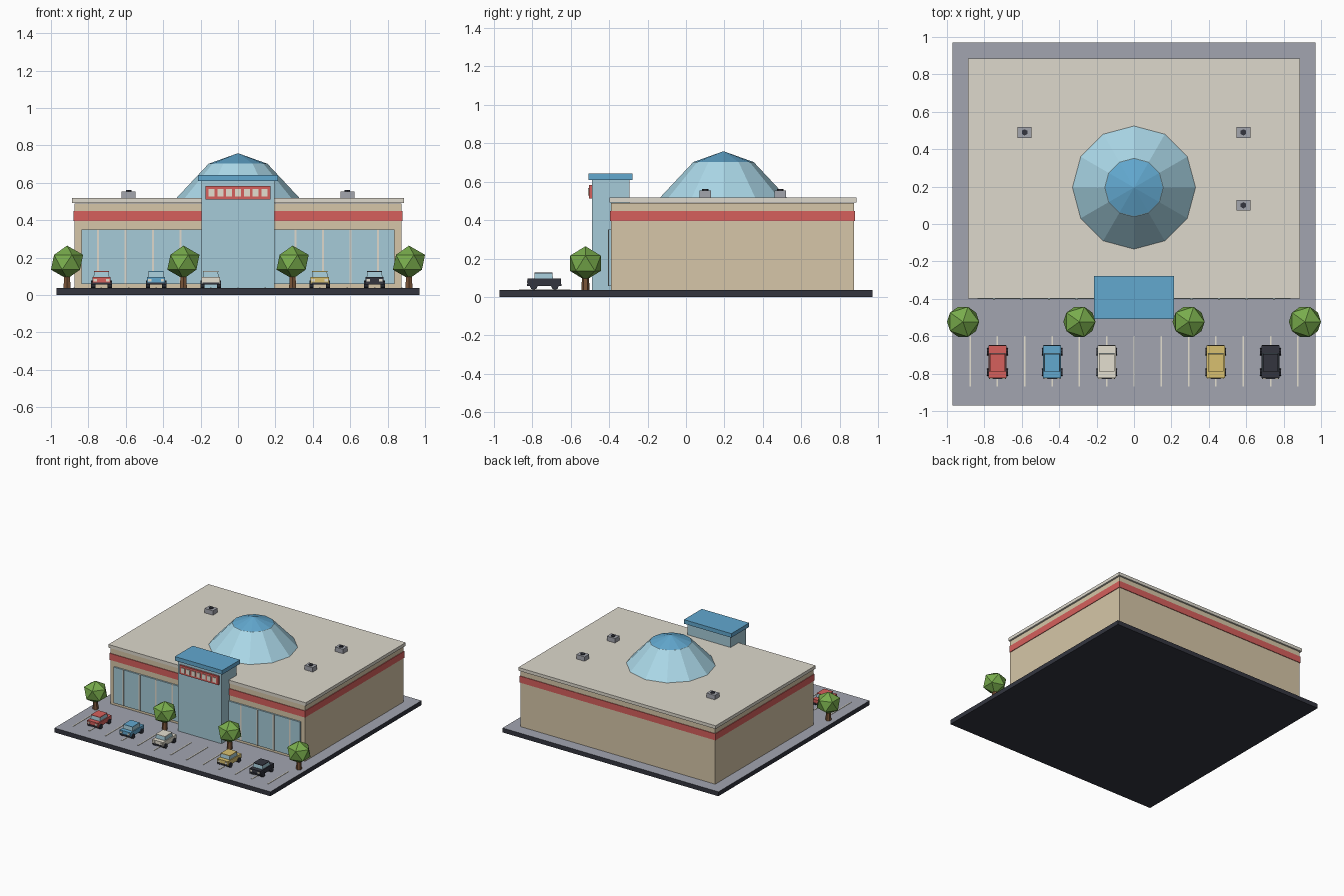
import bpy, bmesh, math
from mathutils import Matrix, Vector

if "Cube" in bpy.data.objects:
    bpy.data.objects.remove(bpy.data.objects["Cube"])


def mat(name, hexcol):
    m = bpy.data.materials.new(name)
    ch = [int(hexcol[i:i + 2], 16) / 255 for i in (0, 2, 4)]
    m.diffuse_color = [((c + 0.055) / 1.055) ** 2.4 for c in ch] + [1]
    m.use_nodes = True
    m.node_tree.nodes["Principled BSDF"].inputs["Base Color"].default_value = m.diffuse_color
    return m


TAN = mat("tan", "D6C6A8")
CREAM = mat("cream", "DDD8CC")
RED = mat("red", "D6605C")
GLASS = mat("glass", "A6CBD8")
BLUE = mat("blue", "62A8CF")
DOME = mat("dome_glass", "ABD8E8")
GREY = mat("asphalt", "A2A5B0")
DARK = mat("dark", "33353F")
METAL = mat("metal", "A4A6AE")
GREEN = mat("leaf", "78AC4C")
BROWN = mat("bark", "7A5438")
YELLOW = mat("yellow", "D8C070")
WHITE = mat("white", "E4DFD0")


def finish(name, bm, *mats):
    me = bpy.data.meshes.new(name)
    bm.to_mesh(me)
    bm.free()
    ob = bpy.data.objects.new(name, me)
    bpy.context.collection.objects.link(ob)
    for m in mats:
        me.materials.append(m)
    return ob


def box(name, x, y, z, m, taper=1.0):
    """Box from (min, max) ranges, with an optional narrower top."""
    bm = bmesh.new()
    bmesh.ops.create_cube(bm, size=1)
    for v in bm.verts:
        t = taper if v.co.z > 0 else 1.0
        v.co = Vector([(r[0] + r[1]) / 2 + c * (r[1] - r[0]) * s
                       for r, c, s in zip((x, y, z), v.co, (t, t, 1))])
    return finish(name, bm, m)


def cyl(name, c, r1, r2, depth, n, m, axis="Z"):
    bm = bmesh.new()
    rot = Matrix.Rotation(math.pi / 2, 4, "Y") if axis == "X" else Matrix()
    bmesh.ops.create_cone(bm, cap_ends=True, segments=n, radius1=r1, radius2=r2,
                          depth=depth, matrix=Matrix.Translation(c) @ rot)
    return finish(name, bm, m)


# Ground slab: dark with a grey paved top
base = box("ground_slab", (-.97, .97), (-.97, .97), (0, .036), DARK)
base.data.materials.append(GREY)
for p in base.data.polygons:
    if p.normal.z > .9:
        p.material_index = 1

# Main hall
box("hall_walls", (-.875, .875), (-.39, .875), (.036, .49), TAN)
box("red_band", (-.88, .88), (-.395, .88), (.395, .448), RED)
box("roof_cornice", (-.887, .887), (-.397, .886), (.492, .518), CREAM)

# Shop windows with mullions, both sides of the entrance
for s in (-1, 1):
    box("shop_window", sorted((s * .19, s * .838)), (-.402, -.385), (.058, .35), GLASS)
    for i in range(4):
        x = s * (.308 + .147 * i)
        box("window_mullion", (x - .006, x + .006), (-.406, -.385), (.058, .35), CREAM)

# Entrance tower with cap and sign
box("entrance_tower", (-.195, .195), (-.49, -.295), (.036, .61), GLASS)
box("tower_cap", (-.213, .213), (-.507, -.278), (.609, .642), BLUE)
box("sign_board", (-.175, .175), (-.504, -.485), (.511, .582), RED)
for i in range(-3, 4):
    x = i * .047
    box("sign_panel", (x - .016, x + .016), (-.509, -.5), (.527, .566), WHITE)

# Glass dome: twelve-sided lower band and darker cap
cyl("dome_band", (0, .195, .61), .33, .156, .186, 12, DOME)
cyl("dome_cap", (0, .195, .73), .156, 0, .056, 12, BLUE)

# Roof vents
for x, y in ((-.585, .49), (.585, .49), (.585, .1)):
    box("roof_vent", (x - .037, x + .037), (y - .029, y + .029), (.515, .554), METAL)
    cyl("vent_fan", (x, y, .557), .017, .017, .008, 6, DARK)

# Trees
for x in (-.914, -.292, .292, .914):
    cyl("tree_trunk", (x, -.523, .075), .022, .017, .08, 6, BROWN)
    bm = bmesh.new()
    bmesh.ops.create_icosphere(bm, subdivisions=1, radius=1, matrix=Matrix.Translation(
        (x, -.523, .175)) @ Matrix.Diagonal((.096, .094, .089, 1)))
    finish("tree_crown", bm, GREEN)

# Parking lines
for i in range(-6, 7):
    x = i * .146
    box("parking_line", (x - .004, x + .004), (-.868, -.6), (.034, .039), WHITE)

# Parked cars
for x, m in ((-.73, RED), (-.438, BLUE), (-.146, WHITE), (.437, YELLOW), (.73, DARK)):
    box("car_body", (x - .049, x + .049), (-.824, -.65), (.058, .095), m)
    box("car_cabin", (x - .042, x + .042), (-.79, -.692), (.094, .124), GLASS, .94)
    box("car_roof", (x - .041, x + .041), (-.788, -.694), (.123, .128), m)
    box("car_bumper", (x - .045, x + .045), (-.828, -.647), (.056, .068), DARK)
    for s in (-1, 1):
        xl = x + s * .034
        box("car_headlight", (xl - .009, xl + .009), (-.828, -.82), (.073, .086), WHITE)
        for y in (-.792, -.682):
            cyl("car_wheel", (x + s * .044, y, .057), .02, .02, .022, 8, DARK, "X")
